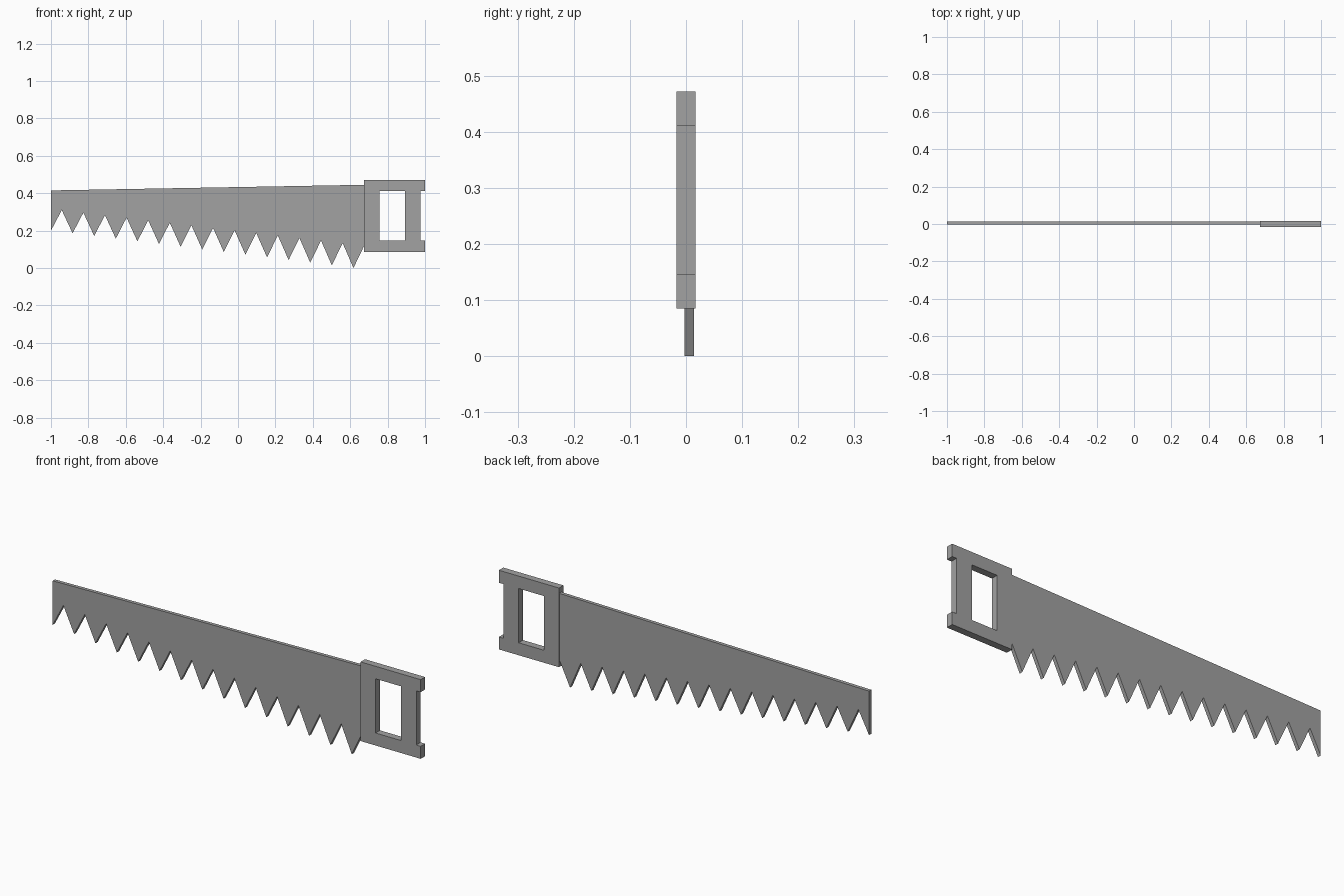
import bpy
import bmesh

cube = bpy.data.objects.get("Cube")
if cube:
    bpy.data.objects.remove(cube, do_unlink=True)

# One plain grey for the whole saw
grey = bpy.data.materials.new("steel_grey")
grey.use_nodes = True
colour = (0.36, 0.36, 0.36, 1)
grey.diffuse_color = colour
grey.node_tree.nodes["Principled BSDF"].inputs["Base Color"].default_value = colour


def extrude_profile(name, points, y_front, y_back):
    """Solid made from an outline in the XZ plane."""
    bm = bmesh.new()
    face = bm.faces.new([bm.verts.new((x, y_front, z)) for x, z in points])
    result = bmesh.ops.extrude_face_region(bm, geom=[face], use_keep_orig=True)
    moved = [v for v in result["geom"] if isinstance(v, bmesh.types.BMVert)]
    bmesh.ops.translate(bm, verts=moved, vec=(0, y_back - y_front, 0))
    bmesh.ops.recalc_face_normals(bm, faces=bm.faces)
    mesh = bpy.data.meshes.new(name)
    bm.to_mesh(mesh)
    bm.free()
    mesh.materials.append(grey)
    obj = bpy.data.objects.new(name, mesh)
    bpy.context.collection.objects.link(obj)
    return obj


# Blade: tapering back edge with a row of teeth below
TEETH = 15
LEFT, JOINT = -1.0, 0.675
pitch = (JOINT - LEFT) / (TEETH - 0.5)
outline = [(JOINT, 0.445), (LEFT, 0.415)]
for i in range(TEETH):
    t = i / (TEETH - 1)
    x = LEFT + i * pitch
    outline.append((x, 0.2 * (1 - t)))
    outline.append((x + pitch / 2, 0.31 - 0.19 * t))
blade = extrude_profile("blade", outline, -0.003, 0.0145)

# Handle: closed grip with a hand hole and a recess at the rear
BOTTOM, TOP, LOW, HIGH = 0.085, 0.472, 0.146, 0.411
half = 0.017
bm = bmesh.new()
xs = [JOINT, 0.756, 0.893, 0.976, 1.0]
zs = [BOTTOM, LOW, HIGH, TOP]
grid = [[bm.verts.new((x, -half, z)) for z in zs] for x in xs]
for i in range(len(xs) - 1):
    for j in range(len(zs) - 1):
        if j == 1 and i in (1, 3):
            continue  # hand hole and rear recess stay open
        bm.faces.new((grid[i][j], grid[i + 1][j], grid[i + 1][j + 1], grid[i][j + 1]))
result = bmesh.ops.extrude_face_region(bm, geom=bm.faces[:], use_keep_orig=True)
moved = [v for v in result["geom"] if isinstance(v, bmesh.types.BMVert)]
bmesh.ops.translate(bm, verts=moved, vec=(0, 2 * half, 0))
bmesh.ops.recalc_face_normals(bm, faces=bm.faces)
mesh = bpy.data.meshes.new("handle")
bm.to_mesh(mesh)
bm.free()
mesh.materials.append(grey)
handle = bpy.data.objects.new("handle", mesh)
bpy.context.collection.objects.link(handle)
